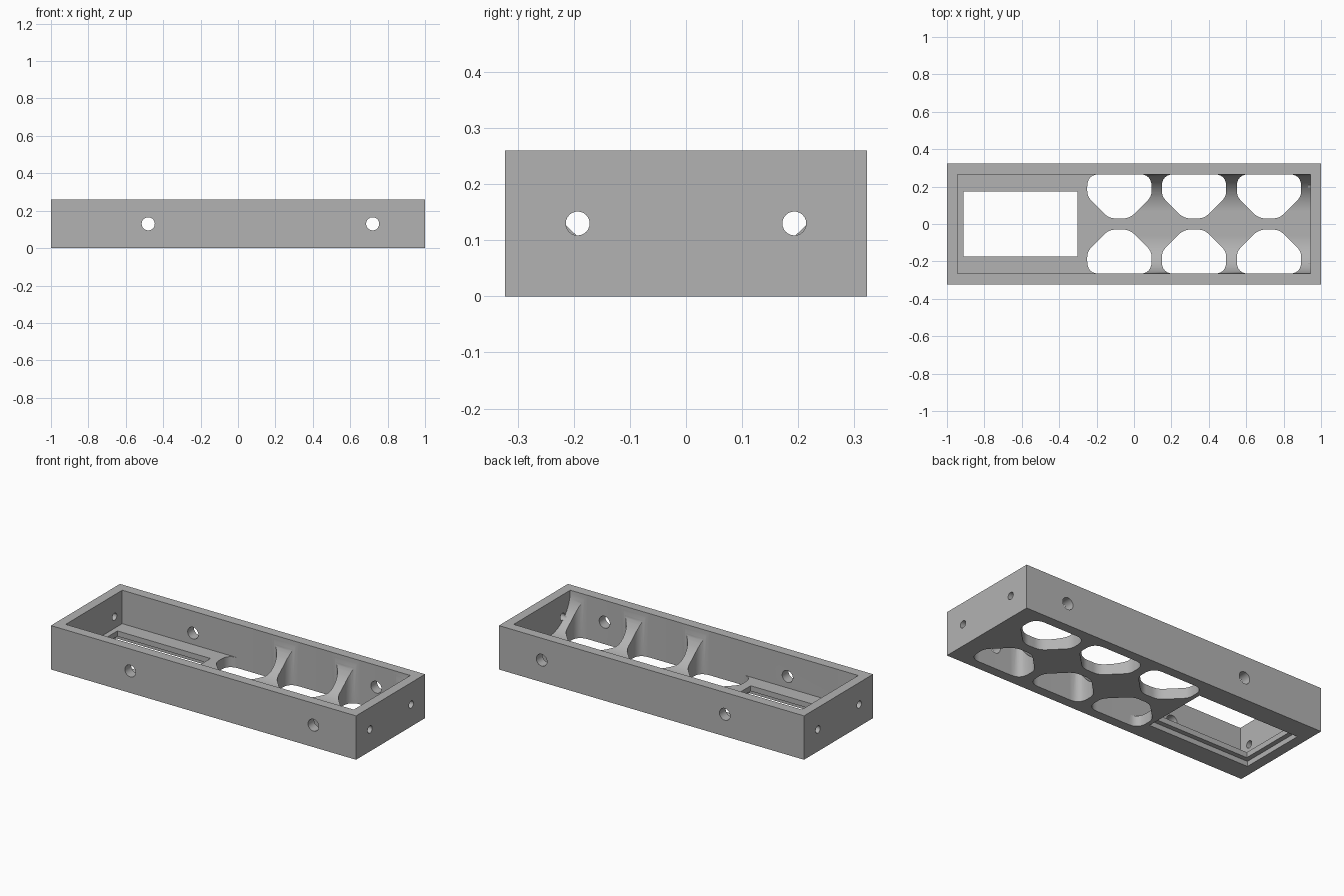
import bpy, bmesh, math
from mathutils import Vector

if "Cube" in bpy.data.objects:
    bpy.data.objects.remove(bpy.data.objects["Cube"], do_unlink=True)

LENGTH, WIDTH, HEIGHT = 2.0, 0.646, 0.26
IN_X, IN_Y, FLOOR = 0.944, 0.265, 0.062


def prism(name, profile, axis, start, end):
    """Extrude a closed 2D profile along an axis; the profile uses the other two axes in order."""
    def place(p, t):
        v = list(p)
        v.insert(axis, t)
        return Vector(v)
    bm = bmesh.new()
    face = bm.faces.new([bm.verts.new(place(p, start)) for p in profile])
    moved = bmesh.ops.extrude_face_region(bm, geom=[face])["geom"]
    shift = place((0, 0), end - start)
    bmesh.ops.translate(bm, vec=shift, verts=[g for g in moved if isinstance(g, bmesh.types.BMVert)])
    bmesh.ops.recalc_face_normals(bm, faces=bm.faces)
    mesh = bpy.data.meshes.new(name)
    bm.to_mesh(mesh)
    bm.free()
    ob = bpy.data.objects.new(name, mesh)
    bpy.context.collection.objects.link(ob)
    return ob


def box(name, x0, x1, half_y, z0, z1):
    return prism(name, [(x0, -half_y), (x1, -half_y), (x1, half_y), (x0, half_y)], 2, z0, z1)


def arc(cx, cy, r, a0, a1, n):
    angles = [math.radians(a0 + (a1 - a0) * i / n) for i in range(n + 1)]
    return [(cx + r * math.cos(a), cy + r * math.sin(a)) for a in angles]


def rounded(corners, steps=6):
    """Round each (x, y, setback) corner of a polygon."""
    out = []
    for i, (x, y, s) in enumerate(corners):
        p = Vector((x, y))
        before = Vector(corners[i - 1][:2])
        after = Vector(corners[(i + 1) % len(corners)][:2])
        a = p + (before - p).normalized() * s
        b = p + (after - p).normalized() * s
        for k in range(steps + 1):
            t = k / steps
            q = a * (1 - t) ** 2 + p * 2 * t * (1 - t) + b * t * t
            out.append(tuple(q))
    return out


def cut(target, cutter):
    mod = target.modifiers.new("cut", "BOOLEAN")
    mod.operation, mod.solver, mod.object = "DIFFERENCE", "EXACT", cutter
    bpy.ops.object.select_all(action="DESELECT")
    bpy.context.view_layer.objects.active = target
    target.select_set(True)
    bpy.ops.object.modifier_apply(modifier=mod.name)
    bpy.data.objects.remove(cutter, do_unlink=True)


# Outer block
tray = box("tray", -LENGTH / 2, LENGTH / 2, WIDTH / 2, 0, HEIGHT)

# Square-cornered end of the cavity
cut(tray, box("square_cavity", -IN_X, -0.08, IN_Y - 0.0005, FLOOR, 0.4))

# Cavity with coved long sides
radius = HEIGHT - FLOOR + 0.0005
cy = IN_Y - radius
cove = arc(-cy, HEIGHT, radius, 180, 270, 20) + arc(cy, HEIGHT, radius, 270, 360, 20)
cut(tray, prism("coved_cavity", cove + [(IN_Y, 0.4), (-IN_Y, 0.4)], 0, -0.1, IN_X))

# Six floor openings with angled inner corners
for cx in (-0.078, 0.321, 0.722):
    for side in (1, -1):
        half = [(0.055, 0.03, 0.035), (0.172, 0.147, 0.03), (0.172, IN_Y + 0.0005, 0.065)]
        outline = half + [(-x, y, s) for x, y, s in reversed(half)]
        profile = [(cx + x, side * y) for x, y in rounded(outline)]
        cut(tray, prism("floor_opening", profile, 2, -0.1, 0.4))

# Rectangular window with a stepped recess underneath
cut(tray, box("window", -0.912, -0.302, 0.174, -0.1, 0.2))
cut(tray, box("window_recess", -0.94, -0.275, 0.202, -0.1, 0.03))

# Screw holes through the long sides and the ends
for x in (-0.48, 0.72):
    cut(tray, prism("side_hole", arc(x, 0.13, 0.035, 0, 348.75, 31), 1, -0.5, 0.5))
for y in (-0.193, 0.193):
    for s in (-1, 1):
        cut(tray, prism("end_hole", arc(y, 0.13, 0.0213, 0, 345, 23), 0, s * 0.93, s * 1.1))

# Material and shading
grey = bpy.data.materials.new("light_grey")
grey.use_nodes = True
colour = (0.45, 0.45, 0.45, 1)
grey.diffuse_color = colour
grey.node_tree.nodes["Principled BSDF"].inputs["Base Color"].default_value = colour
tray.data.materials.clear()
tray.data.materials.append(grey)
for poly in tray.data.polygons:
    poly.material_index = 0
bpy.ops.object.shade_smooth_by_angle(angle=math.radians(30))
weighted = tray.modifiers.new("even_normals", "WEIGHTED_NORMAL")
weighted.keep_sharp = True
